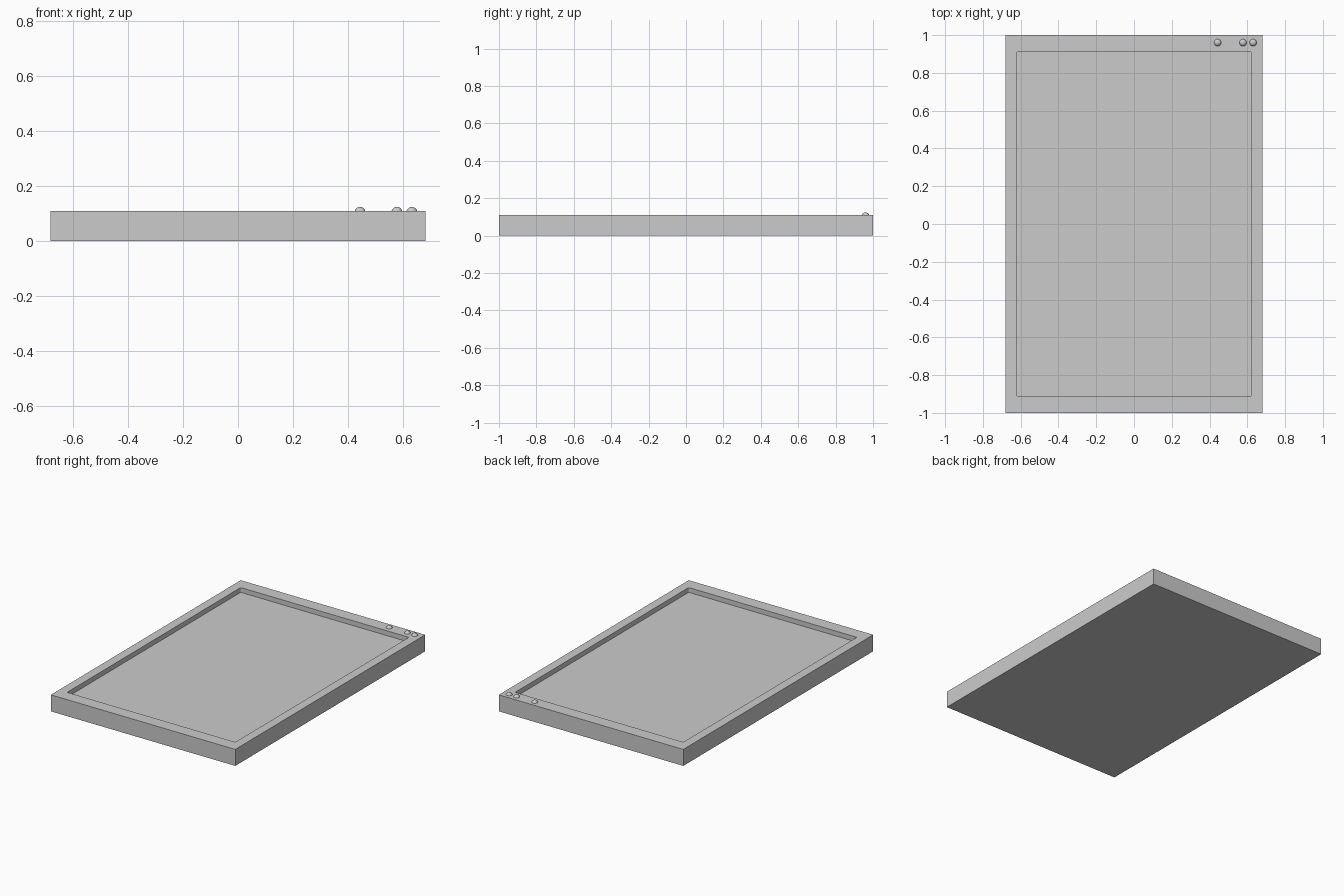
import bpy, bmesh

if "Cube" in bpy.data.objects:
    bpy.data.objects.remove(bpy.data.objects["Cube"])

TOP = 0.11
DEPTH = 0.032


def box(name, x, y, z0, z1, corner=0.0):
    """Box centred on x/y, optionally with rounded vertical edges."""
    bm = bmesh.new()
    bmesh.ops.create_cube(bm, size=1)
    for v in bm.verts:
        v.co = (v.co.x * 2 * x, v.co.y * 2 * y, z1 if v.co.z > 0 else z0)
    if corner:
        upright = [e for e in bm.edges if abs(e.verts[0].co.z - e.verts[1].co.z) > 1e-5]
        bmesh.ops.bevel(bm, geom=upright, offset=corner, segments=4,
                        profile=0.5, affect='EDGES')
    mesh = bpy.data.meshes.new(name)
    bm.to_mesh(mesh)
    bm.free()
    obj = bpy.data.objects.new(name, mesh)
    bpy.context.collection.objects.link(obj)
    return obj


# Slab body with a shallow screen recess cut into the top
body = box("tablet_body", 0.68, 1.0, 0, TOP)
cutter = box("recess_cutter", 0.62, 0.914, TOP - DEPTH, TOP + 0.1, corner=0.008)
cutter.hide_render = True
mod = body.modifiers.new("screen_recess", 'BOOLEAN')
mod.operation = 'DIFFERENCE'
mod.solver = 'EXACT'
mod.object = cutter
bpy.context.view_layer.objects.active = body
bpy.ops.object.modifier_apply(modifier=mod.name)
bpy.data.objects.remove(cutter)

# Small domed buttons along the back edge of the rim
for i, x in enumerate((0.443, 0.577, 0.631)):
    bpy.ops.mesh.primitive_uv_sphere_add(segments=24, ring_count=12, radius=0.02,
                                         location=(x, 0.96, TOP - 0.006))
    button = bpy.context.object
    button.name = f"button_{i + 1}"
    bpy.ops.object.shade_smooth_by_angle()
